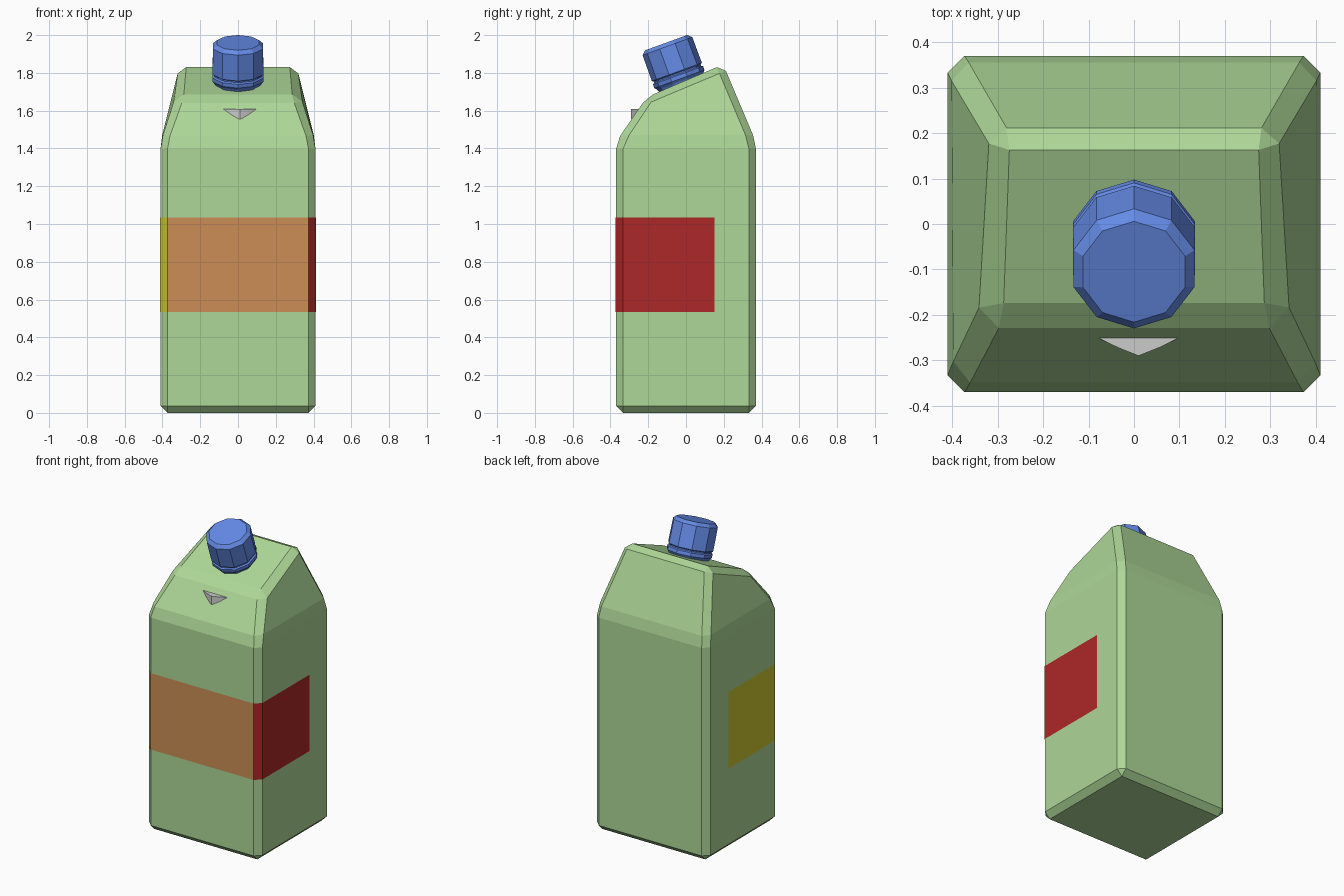
import bpy, bmesh, math
from mathutils import Matrix

if "Cube" in bpy.data.objects:
    bpy.data.objects.remove(bpy.data.objects["Cube"])


def make(name, verts, faces, color=None, fix_normals=True):
    mesh = bpy.data.meshes.new(name)
    bm = bmesh.new()
    vs = [bm.verts.new(v) for v in verts]
    for f in faces:
        bm.faces.new([vs[i] for i in f])
    if fix_normals:
        bmesh.ops.recalc_face_normals(bm, faces=bm.faces)
    bm.to_mesh(mesh)
    bm.free()
    obj = bpy.data.objects.new(name, mesh)
    bpy.context.collection.objects.link(obj)
    if color:
        mat = bpy.data.materials.new(name + "_material")
        mat.diffuse_color = (*color, 1)
        mat.use_nodes = True
        mat.node_tree.nodes["Principled BSDF"].inputs["Base Color"].default_value = mat.diffuse_color
        mesh.materials.append(mat)
    return obj


def loft(name, rings, color=None):
    """Skin a stack of equal-length rings and cap both ends."""
    n = len(rings[0])
    faces = [(k * n + i, k * n + (i + 1) % n, (k + 1) * n + (i + 1) % n, (k + 1) * n + i)
             for k in range(len(rings) - 1) for i in range(n)]
    last = (len(rings) - 1) * n
    faces += [tuple(range(n)), tuple(range(last, last + n))]
    return make(name, [v for r in rings for v in r], faces, color)


# Bottle body: box, shoulder and slanted roof, each ring given as
# half-widths and (y, z) of its front and back edges
def section(xf, yf, zf, xb, yb, zb):
    return [(-xf, yf, zf), (xf, yf, zf), (xb, yb, zb), (-xb, yb, zb)]


body = loft("bottle_body", [
    section(0.41, -0.37, 0, 0.41, 0.37, 0),
    section(0.41, -0.37, 1.435, 0.41, 0.37, 1.435),
    section(0.325, -0.208, 1.672, 0.31, 0.197, 1.845),
], (0.42, 0.68, 0.31))
bevel = body.modifiers.new("edge_chamfer", 'BEVEL')
bevel.width = 0.037
bevel.segments = 1
bevel.limit_method = 'NONE'

# Ten-sided cap with groove and neck, tilted to the roof: (depth, radius)
profile = [(0, 0.118), (0.02, 0.14), (0.165, 0.141), (0.171, 0.132), (0.178, 0.132),
           (0.184, 0.141), (0.205, 0.141), (0.218, 0.13), (0.25, 0.115)]
tilt = Matrix.Translation((0, -0.105, 1.96)) @ Matrix.Rotation(math.radians(20), 4, 'X')
cap = loft("screw_cap", [
    [(r * math.cos(math.pi / 2 + math.tau * i / 10),
      r * math.sin(math.pi / 2 + math.tau * i / 10), -d) for i in range(10)]
    for d, r in profile], (0.13, 0.26, 0.80))
cap.data.transform(tilt)

# Small grey lip on the front shoulder
outline = [(-0.08, -0.25), (-0.035, -0.272), (0.01, -0.29), (0.055, -0.272),
           (0.10, -0.25), (0.10, -0.215), (-0.08, -0.215)]
loft("shoulder_lip", [[(x, y, z) for x, y in outline] for z in (1.555, 1.61)])


# Wrap-around label panels
def label(name, path, color):
    n = len(path)
    verts = [(x, y, z) for z in (0.535, 1.035) for x, y in path]
    make(name, verts, [(i, i + 1, n + i + 1, n + i) for i in range(n - 1)], color, False)


side = [(0.374, -0.372), (0.412, -0.334), (0.412, 0.15)]
mirrored = [(-x, y) for x, y in reversed(side)]
label("label_front", [mirrored[-1], side[0]], (0.60, 0.27, 0.09))
label("label_right", side, (0.42, 0.02, 0.02))
label("label_left", mirrored, (0.60, 0.58, 0.03))
